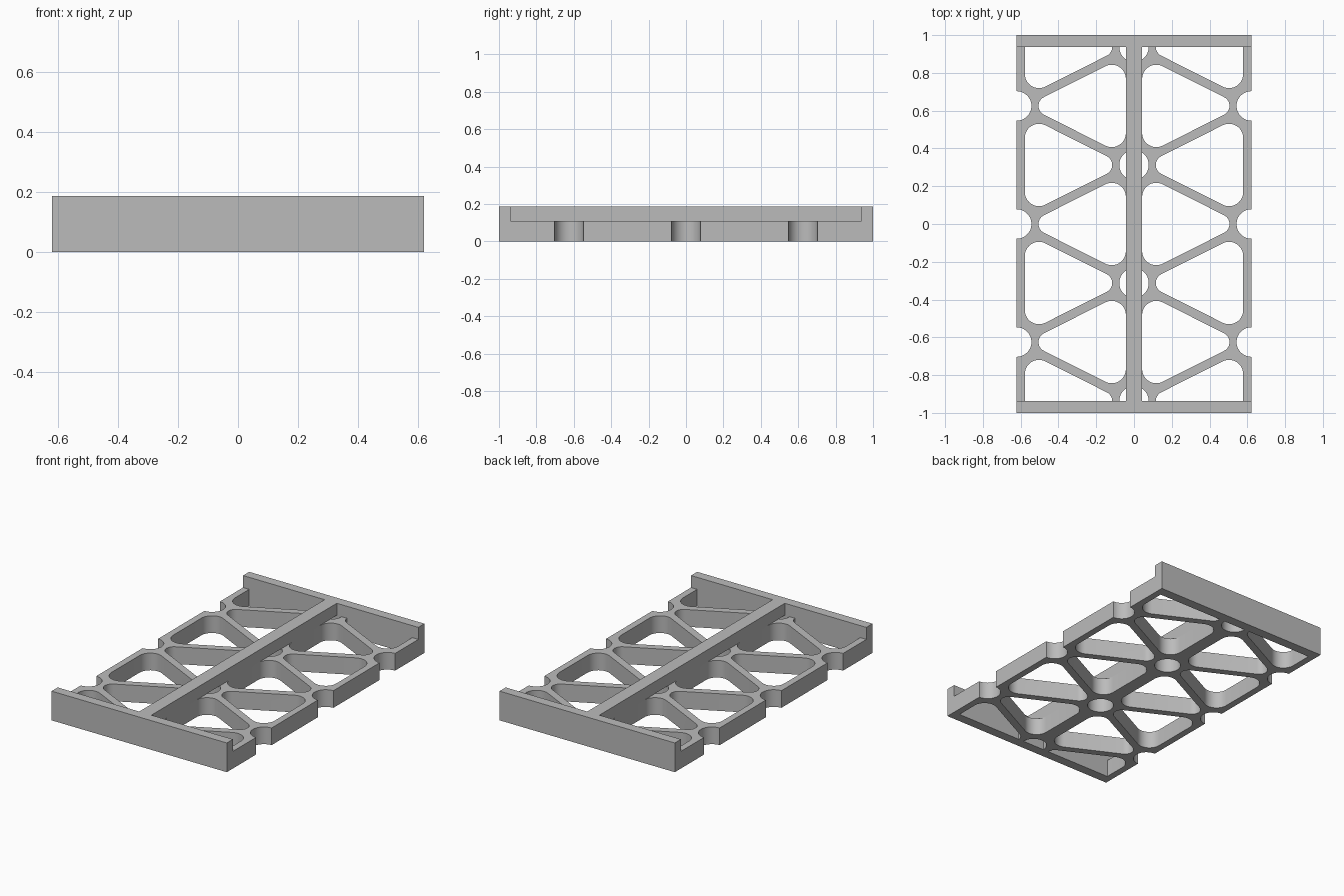
import bpy, bmesh, math
from mathutils import Vector

cube = bpy.data.objects.get("Cube")
if cube:
    bpy.data.objects.remove(cube, do_unlink=True)

# Overall sizes
HALF_X, HALF_Y, HEIGHT = 0.621, 1.0, 0.187
DECK = 0.11            # height of the lattice
WALL = 0.062           # end wall thickness
RAIL = 0.043           # half width of spine, width of side rails
PITCH = 0.625          # spacing of hubs along y
HOLE = 0.078           # hub hole radius
STRUT = 0.026          # half strut thickness, measured along y
SLOPE = PITCH / 2 / HALF_X

grey = bpy.data.materials.new("grey plastic")
grey.use_nodes = True
GREY = (0.5, 0.5, 0.5, 1)
grey.diffuse_color = GREY
grey.node_tree.nodes["Principled BSDF"].inputs["Base Color"].default_value = GREY


def finish(name, bm):
    bmesh.ops.recalc_face_normals(bm, faces=bm.faces)
    mesh = bpy.data.meshes.new(name)
    bm.to_mesh(mesh)
    bm.free()
    mesh.materials.append(grey)
    obj = bpy.data.objects.new(name, mesh)
    bpy.context.collection.objects.link(obj)
    return obj


def box(name, low, high):
    bm = bmesh.new()
    bmesh.ops.create_cube(bm, size=1)
    low, high = Vector(low), Vector(high)
    for v in bm.verts:
        v.co = (low + high) / 2 + v.co * (high - low)
    return finish(name, bm)


def rounded(corners, radii, steps=12):
    """Outline of a polygon with each corner replaced by a tangent arc."""
    outline = []
    for i, p in enumerate(corners):
        a = (corners[i - 1] - p).normalized()
        b = (corners[(i + 1) % len(corners)] - p).normalized()
        half = a.angle(b) / 2
        r = radii[i]
        centre = p + (a + b).normalized() * r / math.sin(half)
        start = p + a * r / math.tan(half) - centre
        end = p + b * r / math.tan(half) - centre
        sweep = start.angle_signed(end)
        for k in range(steps + 1):
            t = -sweep * k / steps
            outline.append(centre + Vector((start.x * math.cos(t) - start.y * math.sin(t),
                                            start.x * math.sin(t) + start.y * math.cos(t))))
    return outline


def circle(x, y, steps=48):
    return [Vector((x + HOLE * math.cos(math.tau * k / steps),
                    y + HOLE * math.sin(math.tau * k / steps))) for k in range(steps)]


def prism(bm, outline):
    bottom = bm.faces.new([bm.verts.new((p.x, p.y, -0.1)) for p in outline])
    side = bmesh.ops.extrude_face_region(bm, geom=[bottom], use_keep_orig=True)
    top = [g for g in side["geom"] if isinstance(g, bmesh.types.BMVert)]
    bmesh.ops.translate(bm, verts=top, vec=(0, 0, 0.2 + DECK))


# Triangular cell: base near one rail, apex pointing at the opposite hub
apex = HALF_X - STRUT / SLOPE
base_half = (apex - RAIL) * SLOPE
triangle = rounded([Vector((RAIL, -base_half)), Vector((apex, 0)), Vector((RAIL, base_half))],
                   [0.075, 0.052, 0.075])

# All openings of the lattice collected in one cutter
bm = bmesh.new()
for side in (-1, 1):
    for row in (-1, 0, 1):
        y = row * PITCH
        prism(bm, [Vector((side * p.x, y + p.y)) for p in triangle])
        prism(bm, circle(side * HALF_X, y))
    for row in (-1.5, -0.5, 0.5, 1.5):
        y = row * PITCH
        prism(bm, [Vector((side * (HALF_X - p.x), y + p.y)) for p in triangle])
for row in (-1.5, -0.5, 0.5, 1.5):
    prism(bm, circle(0, row * PITCH))
cutter = finish("opening_cutter", bm)
cutter.hide_render = True

# Lattice deck
inner_y = HALF_Y - WALL
deck = box("lattice_deck", (-HALF_X, -inner_y, 0), (HALF_X, inner_y, DECK))
cut = deck.modifiers.new("openings", "BOOLEAN")
cut.operation = "DIFFERENCE"
cut.solver = "EXACT"
cut.object = cutter
bpy.ops.object.select_all(action="DESELECT")
bpy.context.view_layer.objects.active = deck
deck.select_set(True)
bpy.ops.object.modifier_apply(modifier=cut.name)
bpy.data.objects.remove(cutter, do_unlink=True)
bpy.ops.object.shade_smooth_by_angle(angle=math.radians(30))

# Raised spine and full-height end walls
box("centre_spine", (-RAIL, -inner_y, DECK), (RAIL, inner_y, HEIGHT))
box("front_wall", (-HALF_X, -HALF_Y, 0), (HALF_X, -inner_y, HEIGHT))
box("back_wall", (-HALF_X, inner_y, 0), (HALF_X, HALF_Y, HEIGHT))
